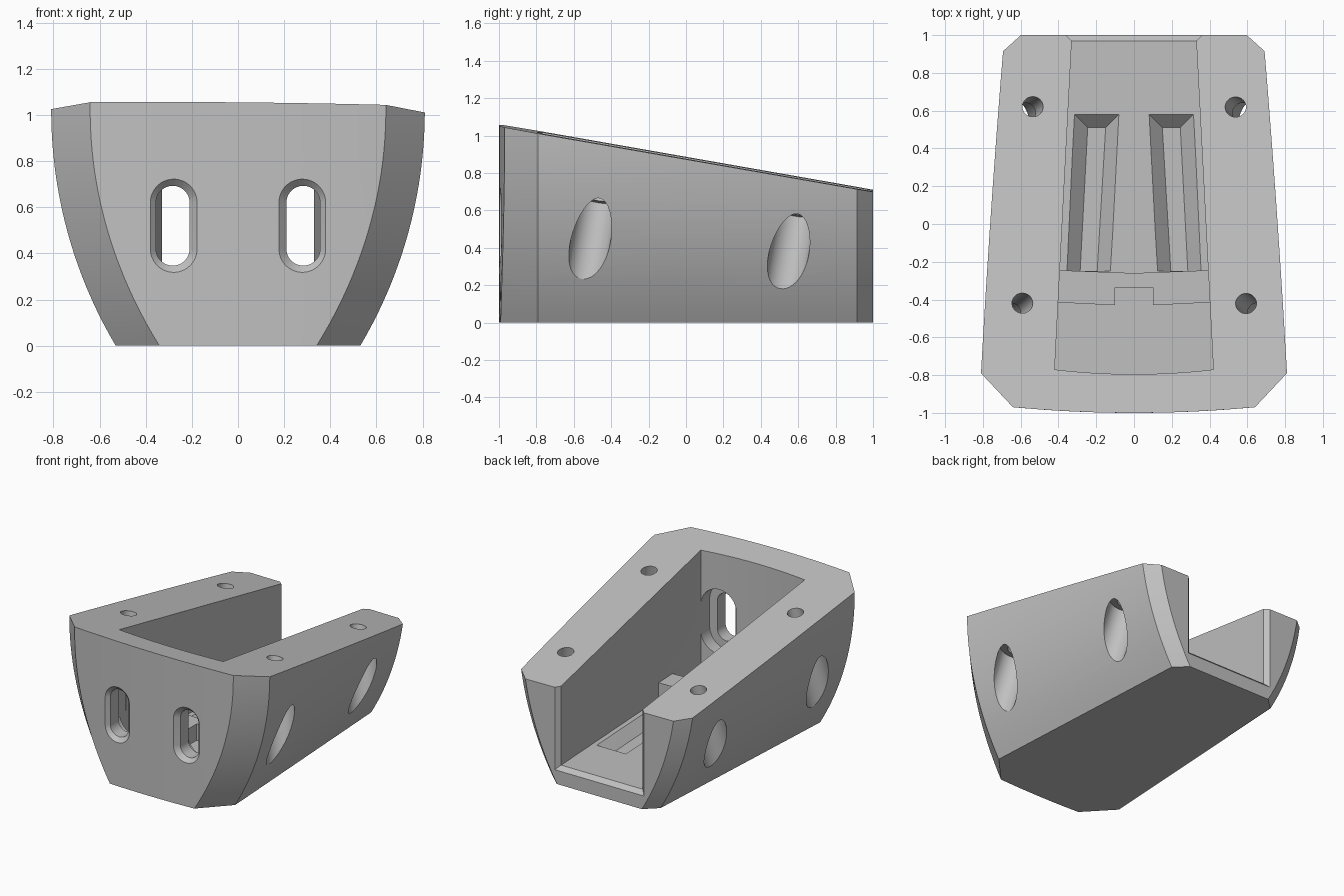
import bpy, bmesh, math
from mathutils import Vector

cube = bpy.data.objects.get("Cube")
if cube:
    bpy.data.objects.remove(cube)

grey = bpy.data.materials.new("light_grey")
grey.use_nodes = True
grey.diffuse_color = (0.53, 0.53, 0.53, 1)
grey.node_tree.nodes["Principled BSDF"].inputs["Base Color"].default_value = grey.diffuse_color

TILT = Vector((0.009, 0.175, 1.0))    # normal of the sloping top
FLOOR = 0.13


def make_object(name, bm):
    bmesh.ops.recalc_face_normals(bm, faces=bm.faces[:])
    mesh = bpy.data.meshes.new(name)
    bm.to_mesh(mesh)
    bm.free()
    mesh.materials.append(grey)
    obj = bpy.data.objects.new(name, mesh)
    bpy.context.collection.objects.link(obj)
    return obj


def hull(name, points):
    bm = bmesh.new()
    for p in points:
        bm.verts.new(p)
    bmesh.ops.convex_hull(bm, input=bm.verts[:])
    bmesh.ops.dissolve_limit(bm, angle_limit=0.002, verts=bm.verts[:], edges=bm.edges[:])
    return make_object(name, bm)


def combine(tool, operation="DIFFERENCE"):
    bpy.context.view_layer.objects.active = body
    mod = body.modifiers.new(tool.name, "BOOLEAN")
    mod.operation, mod.solver, mod.object = operation, "EXACT", tool
    bpy.ops.object.modifier_apply(modifier=mod.name)
    bpy.data.objects.remove(tool)


def front_y(x):
    return -1 + x * x / 13.6


def outline(z):
    """Plan of the hull at height z, drawn in along a circular side profile."""
    inset = 2 - math.sqrt(4 - min(0, z - 1.02) ** 2)
    wide, narrow = 0.81 - inset, 0.715 - inset
    nose = wide - 0.17
    for _ in range(4):
        nose = wide - 0.94 * (-0.79 - front_y(nose))
    arc = [(nose * k / 6, front_y(nose * k / 6)) for k in range(-6, 7)]
    return arc + [(wide, -0.79), (narrow, 0.915), (narrow - 0.092, 1),
                  (0.092 - narrow, 1), (-narrow, 0.915), (-wide, -0.79)]


# Outer hull: stacked outlines, then the sloping top is cut
bm = bmesh.new()
LEVELS = 24
rings = [[bm.verts.new((x, y, z)) for x, y in outline(z)]
         for z in (1.2 * i / LEVELS for i in range(LEVELS + 1))]
for low, high in zip(rings, rings[1:]):
    for i in range(len(low)):
        j = (i + 1) % len(low)
        bm.faces.new((low[i], low[j], high[j], high[i]))
bm.faces.new(rings[0][::-1])
bm.faces.new(rings[-1])
cut = bmesh.ops.bisect_plane(bm, geom=bm.verts[:] + bm.edges[:] + bm.faces[:],
                             plane_co=(0, 0, 0.88), plane_no=TILT, clear_outer=True)
bmesh.ops.contextual_create(bm, geom=[e for e in cut["geom_cut"]
                                      if isinstance(e, bmesh.types.BMEdge)])
body = make_object("bracket_body", bm)

# Open channel with a curved front wall and a bevelled rear mouth
plan = [(0.42 * k / 6, front_y(0.42 * k / 6) * 1.9 + 1.105) for k in range(-6, 7)]
plan += [(0.323, 1.1), (-0.323, 1.1)]
combine(hull("channel", [(x, y, z) for x, y in plan for z in (FLOOR, 1.4)]))
combine(hull("mouth_bevel", [(s * (0.33 + e), 0.97 + e, z) for s in (-1, 1)
                             for e in (0, 0.06) for z in (FLOOR - e, 1.4)]))

# Raised step across the floor, notched in the middle
half = [(0.1, -0.335), (0.1, -0.43), (0.408, -0.415), (0.396, -0.245), (0, -0.26)]
bm = bmesh.new()
step = bm.faces.new([bm.verts.new((x, y, 0.07)) for x, y in
                     half + [(-x, y) for x, y in half[-2::-1]]])
raised = bmesh.ops.extrude_face_region(bm, geom=[step])
bmesh.ops.translate(bm, vec=(0, 0, 0.18),
                    verts=[v for v in raised["geom"] if isinstance(v, bmesh.types.BMVert)])
combine(make_object("floor_step", bm), "UNION")


def slot_ring(x, y, r):
    """Upright rounded slot outline."""
    pts = []
    for k in range(25):
        for sign in (-1, 1):
            a = math.pi * k / 24
            pts.append((x + r * math.cos(a), y, 0.52 + sign * (0.1 + r * math.sin(a))))
    return pts


def circle(center, axis, r, n=40):
    u = axis.orthogonal().normalized()
    v = axis.normalized().cross(u)
    return [center + r * (math.cos(a) * u + math.sin(a) * v)
            for a in (2 * math.pi * k / n for k in range(n))]


for s in (-1, 1):
    # Tapered floor grooves
    groove = []
    for e, z in ((0, 0.06), (0.1, 0.16)):
        groove += [(s * (0.15 - e), 0.51 + e, z), (s * (0.245 + e), 0.51 + e, z),
                   (s * (0.195 - e), -0.25, z), (s * (0.285 + e), -0.25, z)]
    combine(hull("floor_groove", groove))

    # Front slots: through slot, bevelled rim and inner pocket
    x = s * 0.283
    combine(hull("slot_hole", slot_ring(x, -1.1, 0.073) + slot_ring(x, -0.6, 0.073)))
    combine(hull("slot_rim", slot_ring(x, -1.01, 0.118) + slot_ring(x, -0.965, 0.073)))
    combine(hull("slot_pocket", slot_ring(x, -0.87, 0.135) + slot_ring(x, -0.7, 0.135)))

    # Slanted screw holes with wide bores that leave through the sides
    for hx, hy, hz, bore in ((0.592, -0.42, 0.953, 0.29), (0.537, 0.62, 0.77, 0.18)):
        axis = Vector((s * 0.21, -0.175, -1))
        top = Vector((s * hx, hy, hz))
        combine(hull("screw_hole", circle(top - axis * 0.2, axis, 0.054)
                     + circle(top + axis * 0.5, axis, 0.054)))
        combine(hull("screw_bore", circle(top + axis * bore, axis, 0.106)
                     + circle(top + axis * 1.3, axis, 0.106)))

bpy.ops.object.select_all(action="DESELECT")
body.select_set(True)
bpy.context.view_layer.objects.active = body
bpy.ops.object.shade_smooth_by_angle(angle=math.radians(20))
